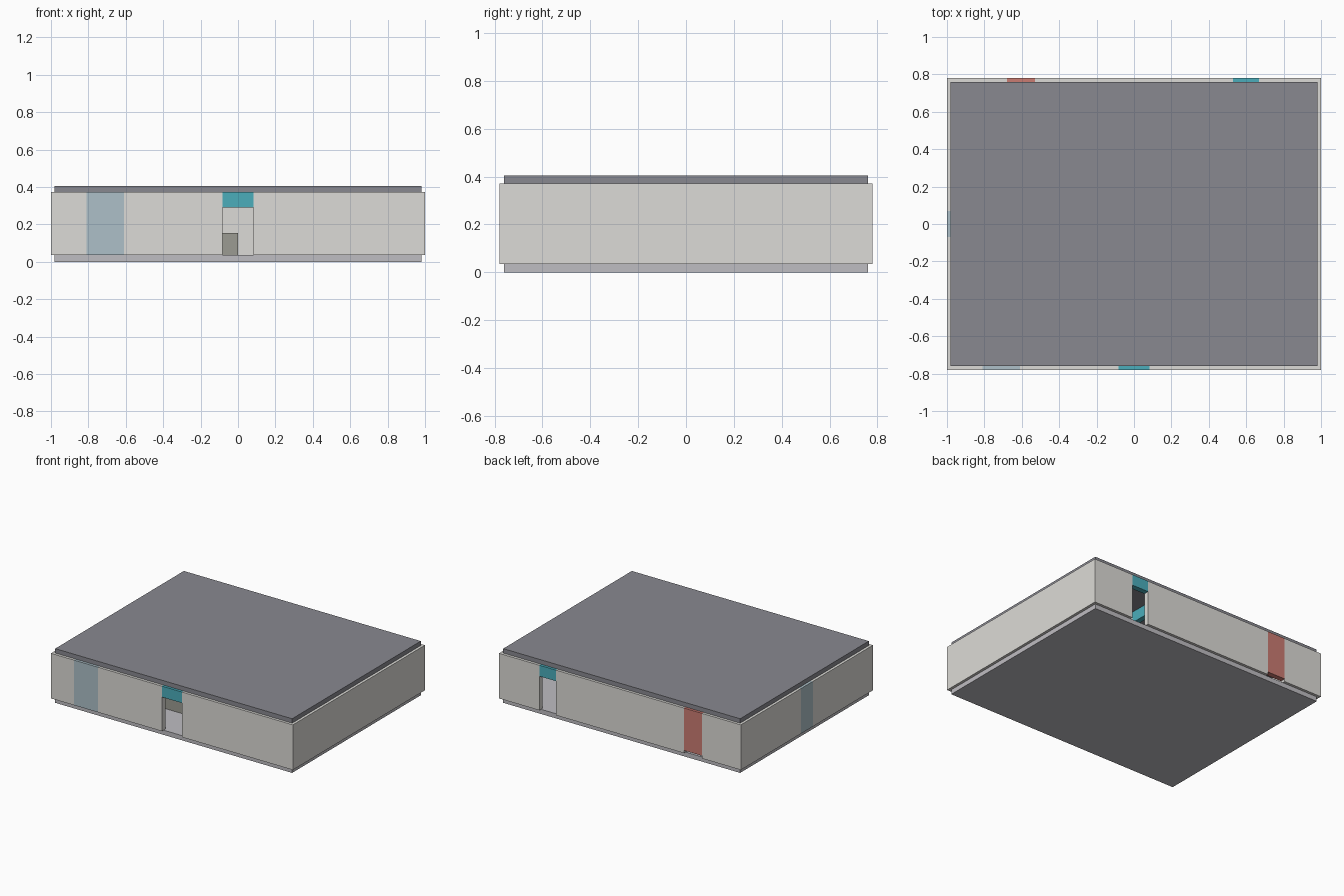
import bpy, bmesh

if "Cube" in bpy.data.objects:
    bpy.data.objects.remove(bpy.data.objects["Cube"])

Z0, Z1 = 0.035, 0.372      # wall foot and wall top
HEAD = 0.29                # doorway height
T = 0.04                   # wall thickness
X, Y = 1.0, 0.78           # outer half sizes


def material(name, rgb):
    m = bpy.data.materials.new(name)
    m.diffuse_color = (*rgb, 1)
    m.use_nodes = True
    m.node_tree.nodes["Principled BSDF"].inputs["Base Color"].default_value = m.diffuse_color
    return m


WALL = material("plaster", (0.72, 0.71, 0.68))
ROOF = material("roof_grey", (0.25, 0.25, 0.28))
FLOOR = material("floor_grey", (0.52, 0.51, 0.54))
TEAL = material("teal", (0.07, 0.42, 0.5))
RED = material("red", (0.6, 0.2, 0.17))
GLASS = material("glass_blue", (0.42, 0.53, 0.58))
DESK = material("desk_grey", (0.33, 0.33, 0.29))


def box(name, x, y, z, mat):
    verts = [(a, b, c) for a in x for b in y for c in z]
    bm = bmesh.new()
    bmv = [bm.verts.new(v) for v in verts]
    bmesh.ops.convex_hull(bm, input=bmv)
    bmesh.ops.dissolve_limit(bm, angle_limit=0.01, verts=bm.verts, edges=bm.edges)
    bmesh.ops.recalc_face_normals(bm, faces=bm.faces)
    mesh = bpy.data.meshes.new(name)
    bm.to_mesh(mesh)
    bm.free()
    mesh.materials.append(mat)
    ob = bpy.data.objects.new(name, mesh)
    bpy.context.collection.objects.link(ob)
    return ob


def wall(name, axis, start, end, across, inserts=()):
    """Straight wall; each insert (label, from, to, bottom, material) fills a gap down to its bottom."""
    def piece(n, a, b, z, mat):
        span = (a, b)
        box(n, *((span, across) if axis == "x" else (across, span)), z, mat)
    pos = start
    for i, (label, a, b, bottom, mat) in enumerate(inserts):
        piece(f"{name}_section_{i}", pos, a, (Z0, Z1), WALL)
        piece(f"{name}_{label}", a, b, (bottom, Z1), mat)
        pos = b
    piece(f"{name}_end_section", pos, end, (Z0, Z1), WALL)


# floor and roof slabs, reaching the wall centre lines
for label, z, mat in (("floor_slab", (0, Z0), FLOOR), ("roof_slab", (Z1, 0.405), ROOF)):
    box(label, (-X + T / 2, X - T / 2), (-Y + T / 2, Y - T / 2), z, mat)

# outer walls with door headers, windows and red shutter
wall("front_wall", "x", -X, X, (-Y, -Y + T),
     [("window", -0.81, -0.61, Z0, GLASS), ("door_header", -0.083, 0.083, HEAD, TEAL)])
wall("back_wall", "x", -X, X, (Y - T, Y),
     [("shutter", -0.68, -0.53, 0.055, RED), ("door_header", 0.53, 0.667, HEAD, TEAL)])
wall("left_wall", "y", -Y + T, Y - T, (-X, -X + T),
     [("window", -0.07, 0.07, Z0, GLASS)])
wall("right_wall", "y", -Y + T, Y - T, (X - T, X))

# inner partitions of the back right room
wall("room_side_wall", "y", 0.2, Y - T, (0.30, 0.34),
     [("door_header", 0.39, 0.555, HEAD, TEAL)])
wall("room_front_wall", "x", 0.34, X - T, (0.2, 0.24))

# entrance counter seen through the front door
box("entrance_counter", (-0.4, 0.0), (-0.47, -0.37), (Z0, 0.155), DESK)
